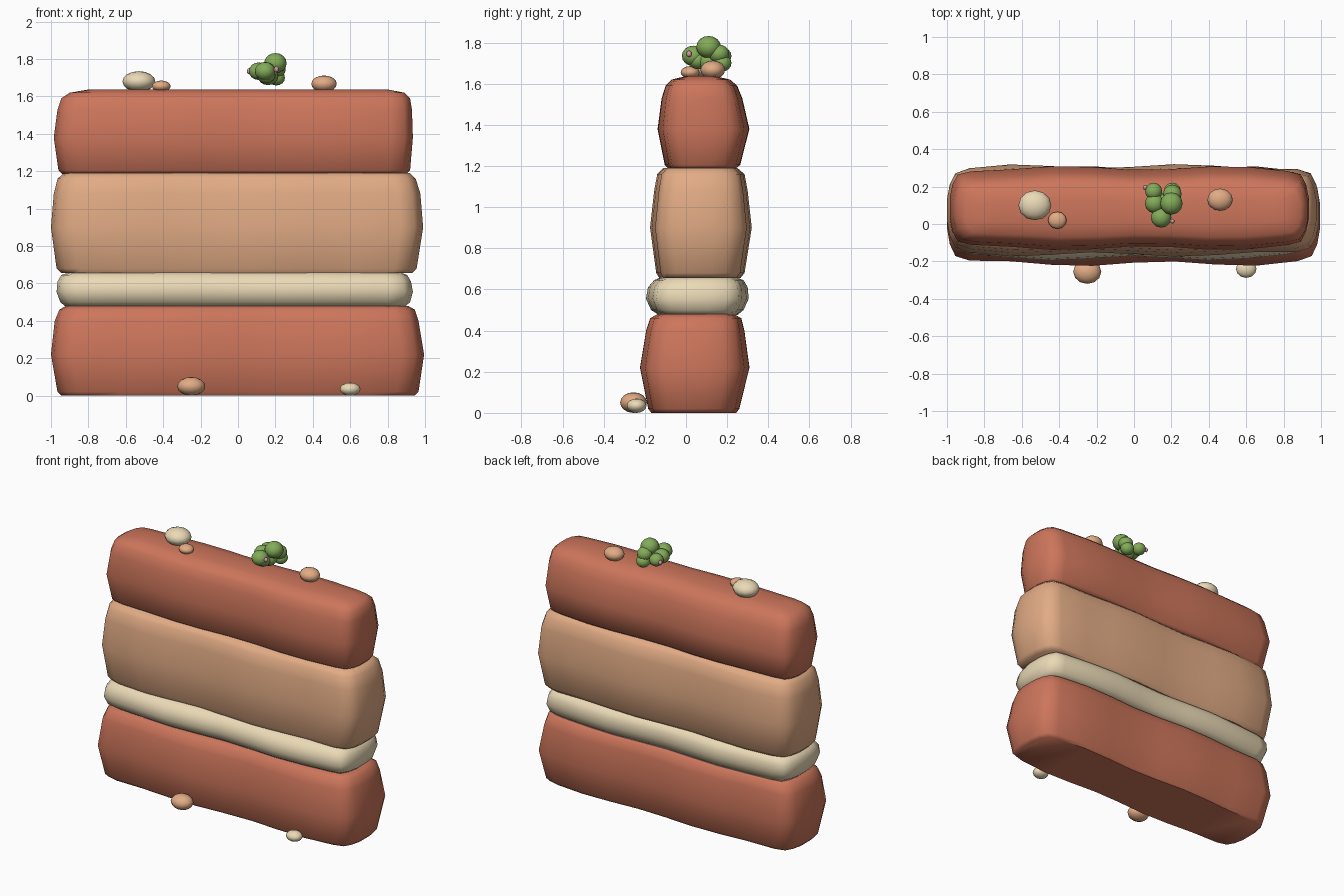
import bpy, math

if "Cube" in bpy.data.objects:
    bpy.data.objects.remove(bpy.data.objects["Cube"])

def material(name, rgb):
    m = bpy.data.materials.new(name)
    m.diffuse_color = (*rgb, 1)
    m.use_nodes = True
    m.node_tree.nodes["Principled BSDF"].inputs["Base Color"].default_value = m.diffuse_color
    return m

RED = material("red_sandstone", (0.61, 0.18, 0.105))
TAN = material("tan_sandstone", (0.76, 0.41, 0.235))
CREAM = material("cream_sandstone", (0.83, 0.70, 0.47))
GREEN = material("leaf_green", (0.23, 0.41, 0.10))
PINK = material("blossom_pink", (0.75, 0.30, 0.38))

# Plan outline of a slab: (x from -1 to 1, inset from front/back edge)
FLAT = [i * 0.22 for i in range(-4, 5)]
CORNER = [(0.955, 0.05), (0.985, 0.11), (1.0, 0.19)]

def ring(z, xl, xr, yf, yb, phase):
    cx, hx = (xl + xr) / 2, (xr - xl) / 2
    depth = (yb - yf) / 0.5
    edge = [(-x, d) for x, d in reversed(CORNER)]
    edge += [(x, 0.012 * (1 - math.cos(7 * x + phase)) + 0.02 * x ** 6) for x in FLAT]
    edge += CORNER
    front = [(cx + hx * x, yf + d * depth, z) for x, d in edge]
    back = [(cx + hx * x, yb - d * depth, z) for x, d in reversed(edge)]
    return front + back

def slab(name, rows, mat, phase):
    verts, faces = [], []
    for row in rows:
        verts += ring(*row, phase)
    n = len(verts) // len(rows)
    for r in range(len(rows) - 1):
        for i in range(n):
            j = (i + 1) % n
            faces.append((r*n + i, r*n + j, (r+1)*n + j, (r+1)*n + i))
    # caps as strips of quads between front and back edges
    top = (len(rows) - 1) * n
    for i in range(n // 2 - 1):
        a, b, c, d = i, i + 1, n - 2 - i, n - 1 - i
        faces.append((d, c, b, a))
        faces.append((top + a, top + b, top + c, top + d))
    me = bpy.data.meshes.new(name)
    me.from_pydata(verts, [], faces)
    me.materials.append(mat)
    ob = bpy.data.objects.new(name, me)
    bpy.context.collection.objects.link(ob)
    smooth(ob)

def smooth(ob):
    bpy.ops.object.select_all(action='DESELECT')
    ob.select_set(True)
    bpy.context.view_layer.objects.active = ob
    bpy.ops.object.shade_smooth_by_angle(angle=math.radians(50))

# Rock strata; rows are (z, left, right, front, back)
slab("bottom_layer", [
    (0.00, -.945, .945, -.17, .245), (0.02, -.965, .965, -.185, .26),
    (0.22, -1.0, .995, -.225, .31), (0.40, -.98, .965, -.195, .285),
    (0.46, -.955, .945, -.175, .27), (0.48, -.92, .91, -.14, .235)], RED, 2.0)
slab("cream_layer", [
    (0.475, -.92, .89, -.13, .25), (0.50, -.95, .92, -.17, .28),
    (0.555, -.97, .935, -.195, .305), (0.61, -.965, .925, -.185, .30),
    (0.645, -.945, .905, -.155, .28), (0.66, -.90, .87, -.12, .24)], CREAM, 3.0)
slab("tan_layer", [
    (0.655, -.945, .93, -.13, .265), (0.68, -.97, .955, -.145, .285),
    (0.90, -1.0, .99, -.175, .32), (1.08, -.985, .975, -.155, .30),
    (1.16, -.965, .95, -.14, .285), (1.19, -.93, .92, -.11, .25)], TAN, 4.5)
slab("top_layer", [
    (1.185, -.94, .90, -.085, .24), (1.205, -.96, .92, -.105, .265),
    (1.38, -.985, .935, -.14, .31), (1.53, -.965, .93, -.12, .275),
    (1.59, -.945, .92, -.10, .25), (1.62, -.90, .89, -.07, .215),
    (1.637, -.80, .80, 0, .14)], RED, 2.5)

def blob(name, loc, size, mat, seg=12, rings=8):
    bpy.ops.mesh.primitive_uv_sphere_add(segments=seg, ring_count=rings, radius=1, location=loc)
    ob = bpy.context.object
    ob.name = name
    ob.scale = size
    ob.data.materials.append(mat)
    smooth(ob)

# Pebbles on the top and at the foot
blob("top_pebble_left", (-.53, .10, 1.68), (.088, .08, .055), CREAM)
blob("top_pebble_small", (-.41, .02, 1.655), (.05, .046, .03), TAN)
blob("top_pebble_right", (.46, .13, 1.667), (.068, .06, .045), TAN)
blob("foot_pebble_left", (-.25, -.255, .05), (.075, .065, .05), TAN)
blob("foot_pebble_right", (.60, -.24, .035), (.055, .048, .035), CREAM)

# Shrub made of leaf clumps
for x, y, z, r in [(.20, .11, 1.778, .06), (.145, .035, 1.735, .055),
                   (.105, .175, 1.735, .046), (.205, .175, 1.70, .046),
                   (.11, .11, 1.735, .052), (.16, .11, 1.71, .055),
                   (.205, .16, 1.745, .05), (.15, .06, 1.715, .05)]:
    blob("shrub_clump", (x, y, z), (r, r, r * .9), GREEN)

# Tiny blossoms
for loc in [(.205, .015, 1.745), (.06, .195, 1.735)]:
    blob("blossom", loc, (.013, .013, .016), PINK, 8, 6)
